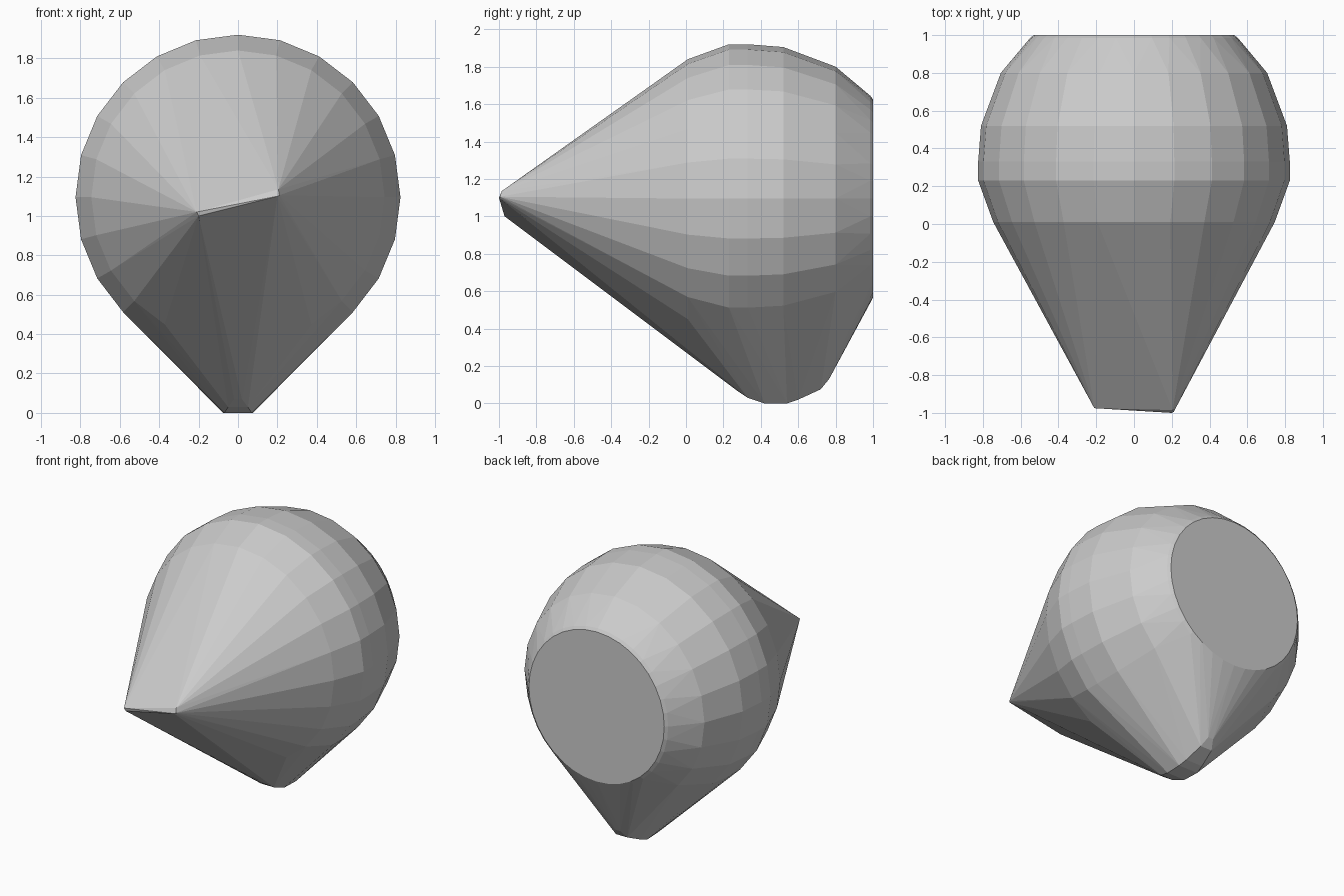
import bpy, bmesh
from math import sin, cos, tau

if "Cube" in bpy.data.objects:
    bpy.data.objects.remove(bpy.data.objects["Cube"])

CENTRE_Z = 1.095
bm = bmesh.new()


def ring(y, radius, sides=24):
    """Upright circle of points facing along y."""
    for i in range(sides):
        a = tau * i / sides
        bm.verts.new((radius * sin(a), y, CENTRE_Z + radius * cos(a)))


# Round body, ending in the flat back disc
for y, radius in [(0.01, 0.745), (0.23, 0.825), (0.52, 0.81), (0.80, 0.705)]:
    ring(y, radius)
ring(0.33, 0.825)
ring(0.985, 0.55, 36)
ring(1.0, 0.53, 36)

# Slightly tilted front edge
for p in [(-0.21, -0.975, 1.02), (0.21, -0.995, 1.105), (0.205, -0.985, 1.135),
          (0.2, -1.0, 1.1), (-0.2, -0.97, 1.0)]:
    bm.verts.new(p)

# Narrow rounded foot: half width, y, z
for x, y, z in [(0.02, 0.27, 0.07), (0.05, 0.33, 0.03), (0.07, 0.42, 0.0),
                (0.075, 0.54, 0.0), (0.065, 0.60, 0.02), (0.045, 0.72, 0.075),
                (0.02, 0.765, 0.13), (0.09, 0.48, 0.02)]:
    for s in (-1, 1):
        bm.verts.new((s * x, y, z))

# Wrap everything in one convex shell
result = bmesh.ops.convex_hull(bm, input=bm.verts[:])
loose = [v for v in bm.verts if not v.link_faces]
bmesh.ops.delete(bm, geom=loose, context='VERTS')
bmesh.ops.dissolve_limit(bm, angle_limit=0.01, verts=bm.verts[:], edges=bm.edges[:])
bmesh.ops.recalc_face_normals(bm, faces=bm.faces[:])

mesh = bpy.data.meshes.new("faceted_shell")
bm.to_mesh(mesh)
bm.free()
bpy.context.collection.objects.link(bpy.data.objects.new("faceted_shell", mesh))
